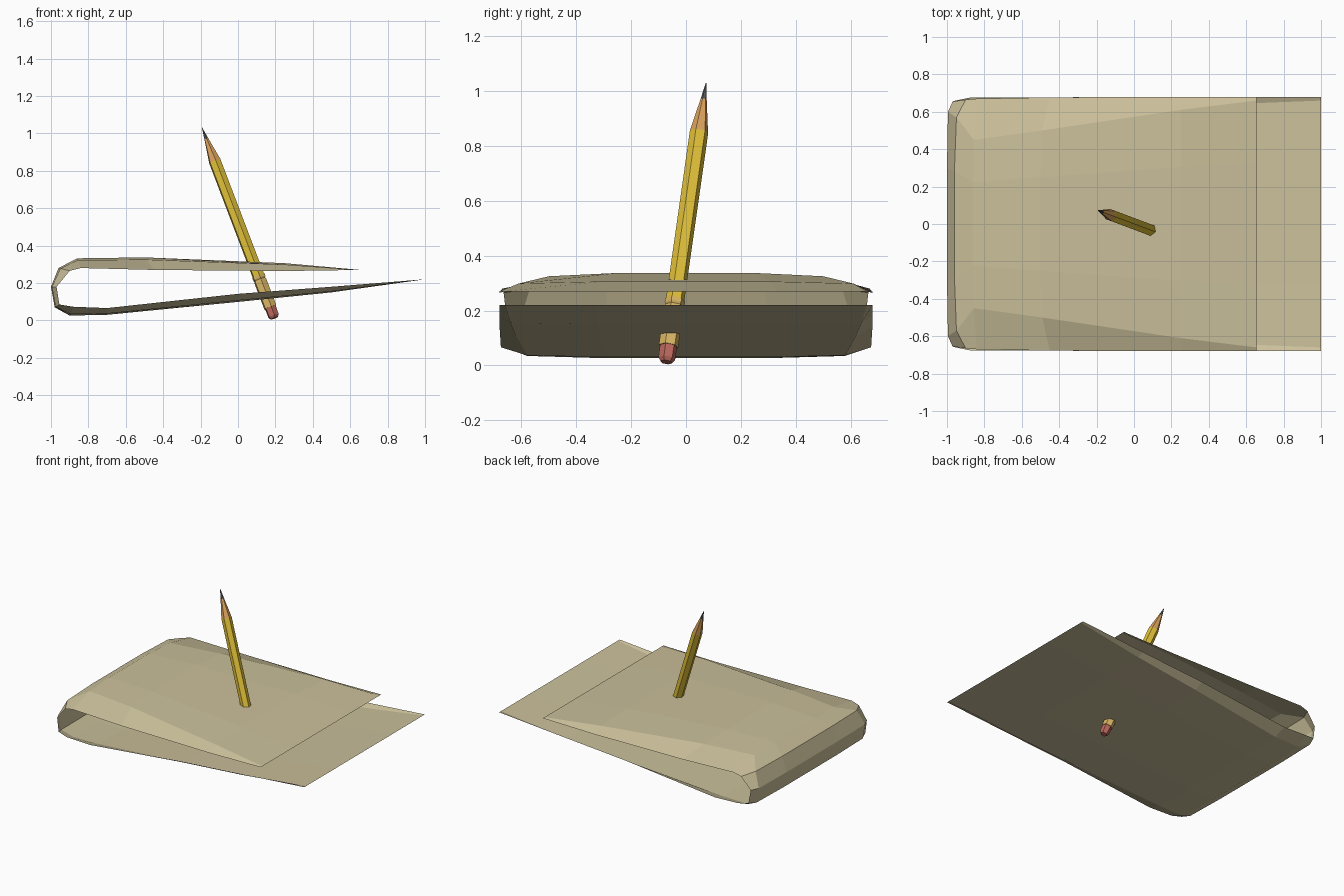
import bpy, bmesh
from mathutils import Vector

if "Cube" in bpy.data.objects:
    bpy.data.objects.remove(bpy.data.objects["Cube"])


def material(name, rgb):
    m = bpy.data.materials.new(name)
    m.diffuse_color = (*rgb, 1)
    m.use_nodes = True
    m.node_tree.nodes["Principled BSDF"].inputs["Base Color"].default_value = m.diffuse_color
    return m


def finish(name, bm, mat):
    me = bpy.data.meshes.new(name)
    bm.to_mesh(me)
    bm.free()
    me.materials.append(mat)
    ob = bpy.data.objects.new(name, me)
    bpy.context.collection.objects.link(ob)
    return ob


# Folded sheet: each row is centre x, z / side-edge x, z / crease y / side-edge y
ROWS = [
    (.655, .270, .655, .270, .66, .68),
    (.25, .306, .25, .264, .61, .68),
    (-.50, .337, -.45, .270, .50, .677),
    (-.86, .332, -.84, .280, .45, .67),
    (-.96, .280, -.90, .265, .57, .665),
    (-1.0, .180, -.97, .180, .60, .655),
    (-.98, .070, -.955, .085, .60, .66),
    (-.90, .026, -.88, .073, .58, .675),
    (-.70, .030, -.70, .066, .58, .675),
    (0.0, .099, 0.0, .142, .62, .68),
    (.50, .150, .50, .180, .64, .68),
    (1.0, .220, 1.0, .220, .66, .68),
]
bm = bmesh.new()
grid = []
for cx, cz, ex, ez, crease, ey in ROWS:
    half = [(0, 0), (crease * .5, 0), (crease, .18), (ey, 1)]
    cols = [(-y, f) for y, f in reversed(half[1:])] + half
    grid.append([bm.verts.new((cx + (ex - cx) * f, y, cz + (ez - cz) * f))
                 for y, f in cols])
for a, b in zip(grid, grid[1:]):
    for i in range(len(a) - 1):
        bm.faces.new((a[i], a[i + 1], b[i + 1], b[i]))
bmesh.ops.recalc_face_normals(bm, faces=bm.faces)
top = max(bm.faces, key=lambda f: f.calc_center_median().z)
if top.normal.z < 0:
    bmesh.ops.reverse_faces(bm, faces=bm.faces)
finish("folded_sheet", bm, material("paper", (.60, .53, .33)))

# Pencil axis from eraser end to point
END, TIP = Vector((.195, -.072, .012)), Vector((-.192, .073, 1.03))
AXIS = TIP - END
LENGTH = AXIS.length
TURN = AXIS.to_track_quat('Z', 'Y')


def pencil_part(name, profile, mat, sides=6):
    """Six-sided part from (distance, radius) stations along the pencil."""
    bm = bmesh.new()
    rings = []
    for t, r in profile:
        ring = bmesh.ops.create_circle(bm, segments=sides, radius=r)["verts"]
        for v in ring:
            v.co = END + TURN @ (v.co + Vector((0, 0, t)))
        rings.append(ring)
    for a, b in zip(rings, rings[1:]):
        for i in range(sides):
            j = (i + 1) % sides
            bm.faces.new((a[i], a[j], b[j], b[i]))
    bm.faces.new(rings[0])
    bm.faces.new(rings[-1])
    bmesh.ops.recalc_face_normals(bm, faces=bm.faces)
    finish(name, bm, mat)


pencil_part("eraser", [(0, .022), (.014, .031), (.075, .032)],
            material("rubber", (.50, .14, .11)))
pencil_part("ferrule", [(.062, .036), (.215, .036), (.222, .033),
                        (.230, .037), (.245, .037)],
            material("brass", (.70, .47, .13)))
pencil_part("pencil_body", [(.24, .034), (.905, .034)],
            material("yellow_paint", (.75, .53, .04)))
pencil_part("sharpened_wood", [(.905, .034), (LENGTH - .065, .0115)],
            material("wood", (.70, .36, .11)))
pencil_part("lead_point", [(LENGTH - .065, .0115), (LENGTH, .001)],
            material("graphite", (.10, .10, .10)))
